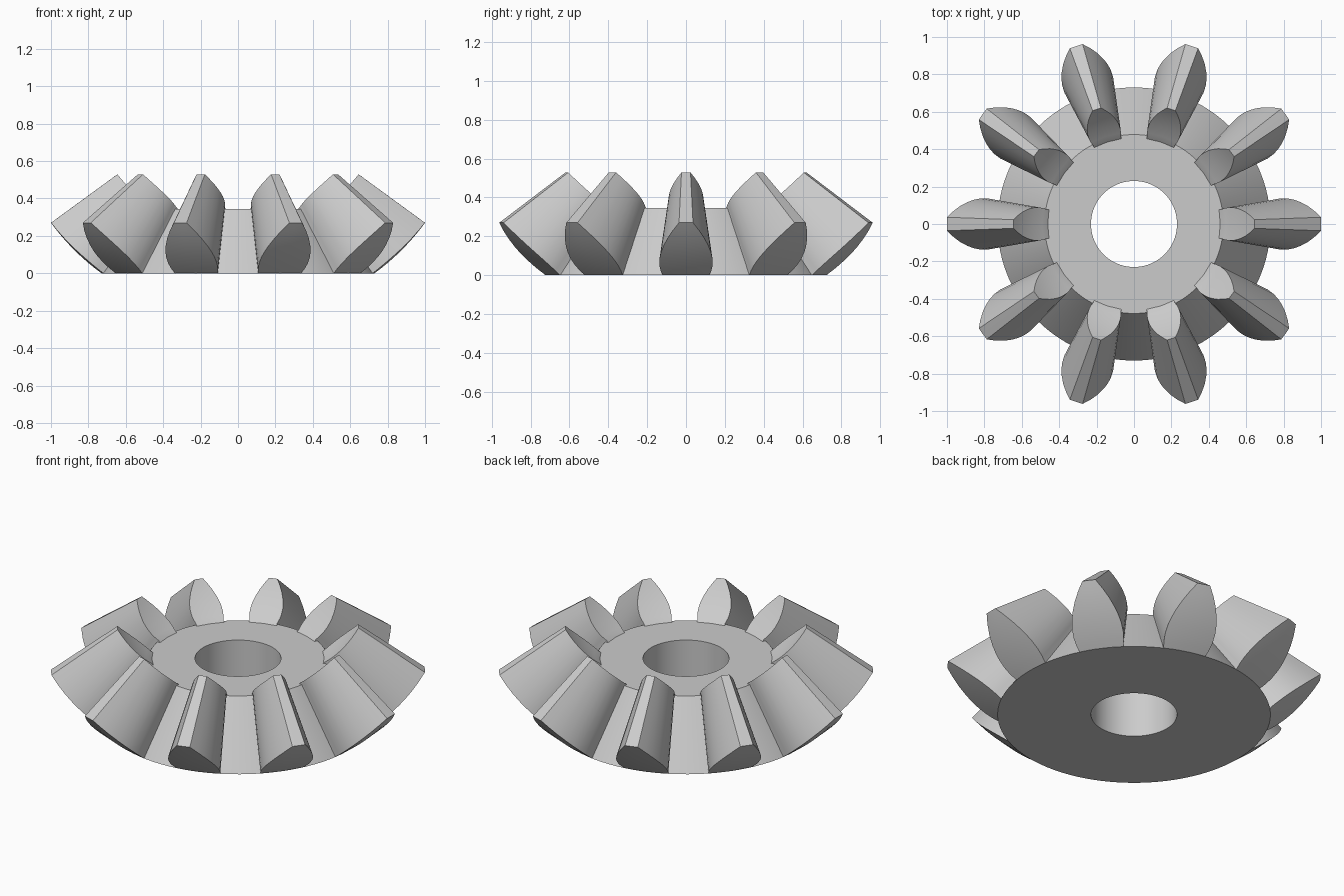
import bpy, bmesh, math
from mathutils import Vector, Matrix

cube = bpy.data.objects.get("Cube")
if cube:
    bpy.data.objects.remove(cube, do_unlink=True)

TEETH = 10
APEX = 1.0            # height of the point where all tooth lines meet
ROOT_R = 0.73         # root cone radius at the base
BORE_R = 0.23
HEIGHT = 0.345
INNER = 0.645         # scale of the inner tooth end about the apex
SPHERE = math.hypot(ROOT_R, APEX)

steel = bpy.data.materials.new("light grey metal")
steel.use_nodes = True
grey = (0.6, 0.6, 0.6, 1)
steel.diffuse_color = grey
steel.node_tree.nodes["Principled BSDF"].inputs["Base Color"].default_value = grey


def finish(bm, name):
    bmesh.ops.recalc_face_normals(bm, faces=bm.faces)
    mesh = bpy.data.meshes.new(name)
    bm.to_mesh(mesh)
    bm.free()
    mesh.materials.append(steel)
    obj = bpy.data.objects.new(name, mesh)
    bpy.context.collection.objects.link(obj)
    bpy.ops.object.select_all(action='DESELECT')
    obj.select_set(True)
    bpy.context.view_layer.objects.active = obj
    bpy.ops.object.shade_smooth_by_angle(angle=math.radians(30))
    return obj


# Conical hub with a straight bore
def make_hub(steps=120):
    bm = bmesh.new()
    top_r = ROOT_R * (1 - HEIGHT / APEX)
    profile = [(BORE_R, 0), (ROOT_R, 0), (top_r, HEIGHT), (BORE_R, HEIGHT)]
    rings = []
    for i in range(steps):
        a = math.tau * i / steps
        rings.append([bm.verts.new((r * math.cos(a), r * math.sin(a), z))
                      for r, z in profile])
    for i in range(steps):
        a, b = rings[i], rings[(i + 1) % steps]
        for k in range(4):
            n = (k + 1) % 4
            bm.faces.new((a[k], b[k], b[n], a[n]))
    return finish(bm, "gear_hub")


# Tooth section: cone angle in degrees, half width at the outer end
SECTION = [(36.13, 0.12), (38, 0.131), (40, 0.137), (42.5, 0.136), (44.5, 0.129),
           (46.5, 0.117), (49, 0.096), (51.5, 0.068), (53.87, 0.036)]


def tooth_end(bm, scale, root_drop):
    """Rows of left, middle and right points on a sphere about the apex."""
    rows = []
    for deg, half in SECTION:
        t = math.radians(deg)
        r = SPHERE * math.sin(t)
        spread = math.asin(half / r)
        rows.append([Vector((r * math.cos(p), r * math.sin(p), -SPHERE * math.cos(t)))
                     * scale + Vector((0, 0, APEX)) for p in (-spread, 0, spread)])
    # root row sunk into the hub
    rows.insert(0, [Vector((p.x - 0.015, p.y, p.z + root_drop)) for p in rows[0]])
    return [[bm.verts.new(p) for p in row] for row in rows]


def add_tooth(bm, angle):
    before = set(bm.verts)
    outer = tooth_end(bm, 1.0, 0.004)
    inner = tooth_end(bm, INNER, -0.015)
    for i in range(len(outer) - 1):
        o, p, q, s = outer[i], outer[i + 1], inner[i], inner[i + 1]
        for c in range(2):
            bm.faces.new((o[c], o[c + 1], p[c + 1], p[c]))
            bm.faces.new((q[c], s[c], s[c + 1], q[c + 1]))
        for c in (0, 2):
            bm.faces.new((o[c], p[c], s[c], q[c]))
    # tip land and hidden root
    for row in (0, -1):
        o, q = outer[row], inner[row]
        for c in range(2):
            bm.faces.new((o[c], o[c + 1], q[c + 1], q[c]))
    new = [v for v in bm.verts if v not in before]
    bmesh.ops.rotate(bm, verts=new, cent=(0, 0, 0), matrix=Matrix.Rotation(angle, 3, 'Z'))


make_hub()
teeth = bmesh.new()
for n in range(TEETH):
    add_tooth(teeth, math.tau * n / TEETH)
finish(teeth, "gear_teeth")
